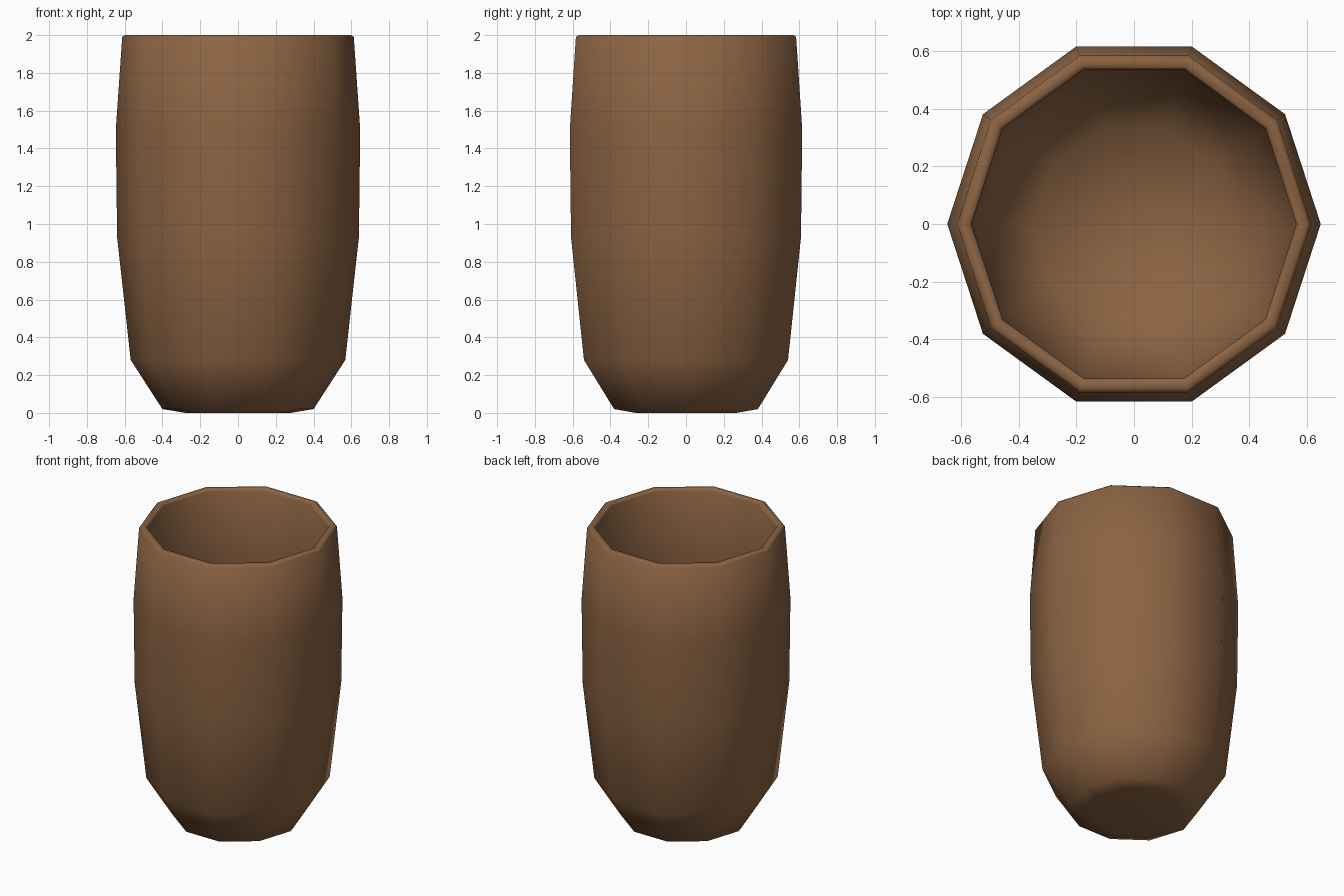
import bpy, bmesh, math

if "Cube" in bpy.data.objects:
    bpy.data.objects.remove(bpy.data.objects["Cube"])

SIDES = 10

# clay colour
clay = bpy.data.materials.new("brown clay")
clay.diffuse_color = (0.262, 0.127, 0.056, 1)
clay.use_nodes = True
clay.node_tree.nodes["Principled BSDF"].inputs["Base Color"].default_value = clay.diffuse_color

# (radius, height) from the underside centre, up the outside, over the rim, down to the inner floor
profile = [
    (0.0, 0.012), (0.28, 0.0), (0.40, 0.02), (0.568, 0.28), (0.64, 0.93), (0.647, 1.5),
    (0.613, 1.99), (0.60, 2.0), (0.572, 2.0), (0.562, 1.985),
    (0.595, 1.5), (0.588, 0.94), (0.52, 0.31), (0.35, 0.07), (0.0, 0.06),
]


def lathe(name, points, sides, material):
    bm = bmesh.new()
    rings = []
    for r, z in points:
        if r == 0:
            rings.append([bm.verts.new((0, 0, z))] * sides)
        else:
            rings.append([bm.verts.new((r * math.cos(a), r * math.sin(a), z))
                          for a in (2 * math.pi * i / sides for i in range(sides))])
    for low, high in zip(rings, rings[1:]):
        for i in range(sides):
            j = (i + 1) % sides
            quad = [low[i], low[j], high[j], high[i]]
            bm.faces.new(list(dict.fromkeys(quad)))
    bmesh.ops.recalc_face_normals(bm, faces=bm.faces)
    mesh = bpy.data.meshes.new(name)
    bm.to_mesh(mesh)
    bm.free()
    mesh.materials.append(material)
    obj = bpy.data.objects.new(name, mesh)
    bpy.context.collection.objects.link(obj)
    return obj


# ten-sided cup with smooth shading
cup = lathe("cup", profile, SIDES, clay)
bpy.context.view_layer.objects.active = cup
cup.select_set(True)
bpy.ops.object.shade_smooth_by_angle(angle=math.radians(60))
